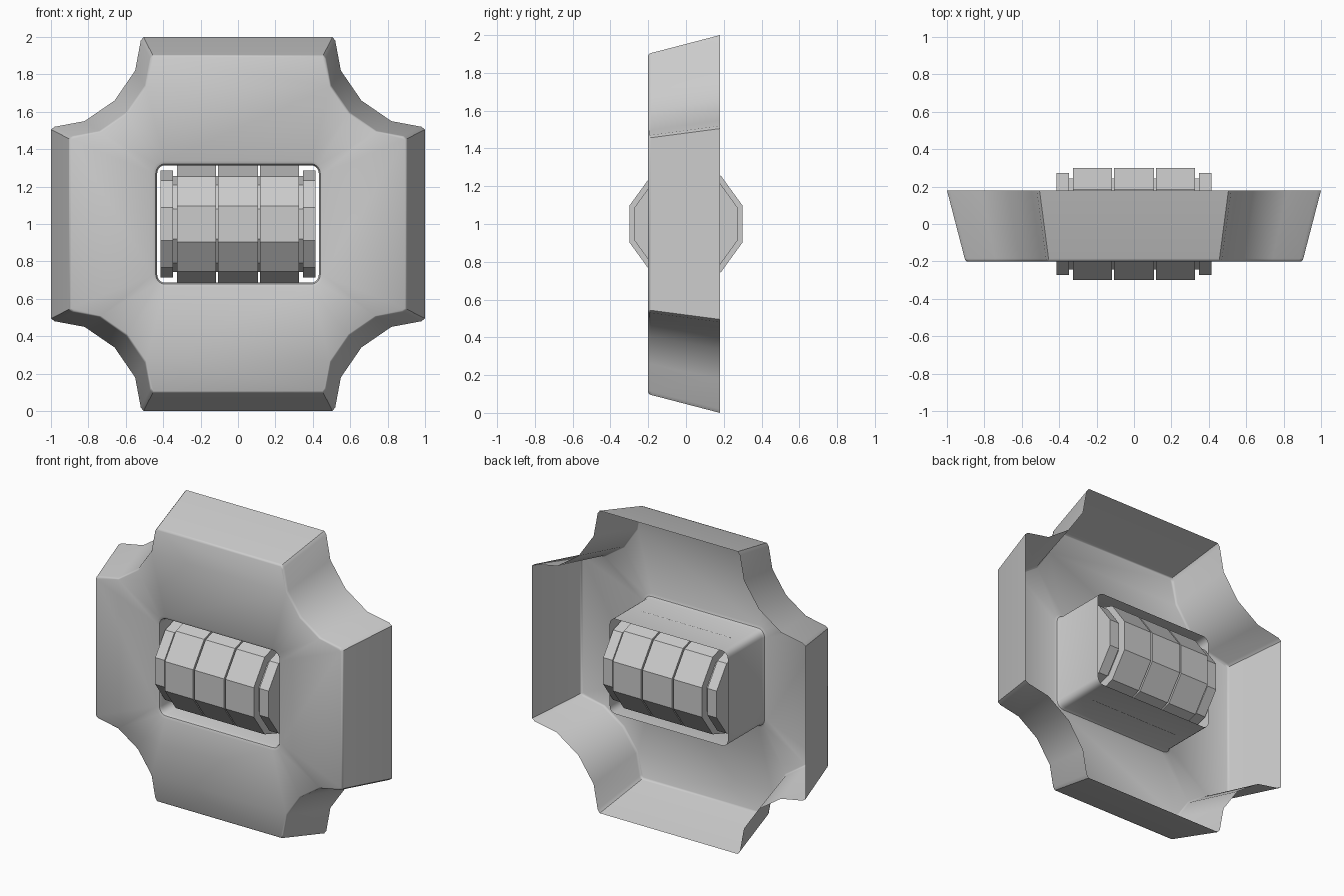
import bpy, bmesh, math

if "Cube" in bpy.data.objects:
    bpy.data.objects.remove(bpy.data.objects["Cube"])

CZ = 1.0  # centre height


def finish(bm, name, smooth):
    bmesh.ops.recalc_face_normals(bm, faces=bm.faces[:])
    me = bpy.data.meshes.new(name)
    bm.to_mesh(me)
    bm.free()
    ob = bpy.data.objects.new(name, me)
    bpy.context.collection.objects.link(ob)
    if smooth:
        bpy.ops.object.select_all(action='DESELECT')
        ob.select_set(True)
        bpy.context.view_layer.objects.active = ob
        bpy.ops.object.shade_smooth_by_angle(angle=math.radians(40))
    return ob


def full_loop(quarter):
    """Mirror a top-right quarter (clockwise) into a closed outline."""
    right = quarter + [(x, -z) for x, z in reversed(quarter)]
    return right + [(-x, z) for x, z in reversed(right)]


def ring(bm, pts, y):
    return [bm.verts.new((x, y, z + CZ)) for x, z in pts]


def bridge(bm, a, b):
    n = len(a)
    for i in range(n):
        j = (i + 1) % n
        bm.faces.new((a[i], a[j], b[j], b[i]))


def loop_edges(bm, r):
    return [bm.edges.get((r[i - 1], r[i])) for i in range(len(r))]


# Plate outline: cross shape with scooped corners
half = [(0.505, 1.0), (0.52, 0.98), (0.55, 0.82), (0.66, 0.66)]
outline = full_loop(half + [(z, x) for x, z in reversed(half[:3])])


def scaled(s):
    return [(x * s, z * s) for x, z in outline]


def rounded_rect(w, h, r, n=4):
    return full_loop([(w - r + r * math.sin(math.pi / 2 * i / n),
                       h - r + r * math.cos(math.pi / 2 * i / n))
                      for i in range(n + 1)])


# Housing: open-backed shell with a sleeve around the window
bm = bmesh.new()
outer = [ring(bm, scaled(s), y) for s, y in
         ((1.0, 0.18), (0.905, -0.185), (0.901, -0.195), (0.893, -0.2))]
inner = [ring(bm, rounded_rect(w, h, r), y) for w, h, r, y in
         ((0.456, 0.338, 0.065, -0.2), (0.44, 0.322, 0.05, -0.193),
          (0.432, 0.314, 0.042, -0.175), (0.432, 0.314, 0.042, 0.18))]
for rings in (outer, inner):
    for a, b in zip(rings, rings[1:]):
        bridge(bm, a, b)
bmesh.ops.triangle_fill(bm, use_beauty=True, use_dissolve=False,
                        edges=loop_edges(bm, outer[-1]) + loop_edges(bm, inner[0]))
finish(bm, "housing", True)

# Dial roller: ten-sided stepped drum along x
R, CORE, CAP = 0.315, 0.257, 0.286
right_half = [(0.108, R), (0.108, CORE), (0.118, CORE), (0.118, R),
              (0.325, R), (0.325, CORE), (0.347, CORE), (0.347, CAP), (0.415, CAP)]
profile = [(-x, r) for x, r in reversed(right_half)] + right_half
bm = bmesh.new()
rings = [[bm.verts.new((x, r * math.sin(math.tau * k / 10),
                        CZ + r * math.cos(math.tau * k / 10))) for k in range(10)]
         for x, r in profile]
for a, b in zip(rings, rings[1:]):
    bridge(bm, a, b)
bm.faces.new(rings[0])
bm.faces.new(rings[-1])
finish(bm, "dial_roller", False)
